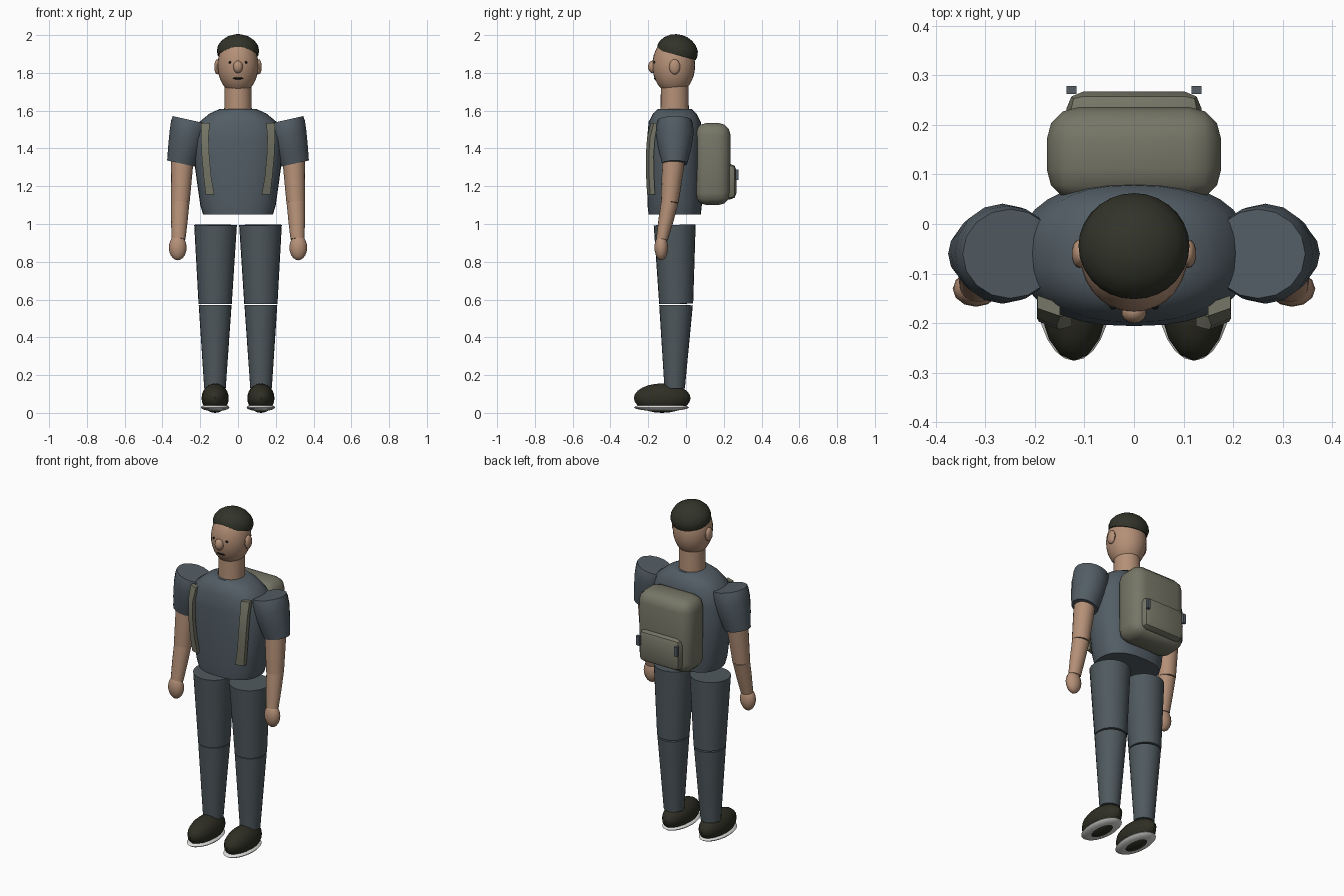
import bpy, bmesh
from math import cos, sin, pi, radians
from mathutils import Vector, Matrix

cube = bpy.data.objects.get("Cube")
if cube:
    bpy.data.objects.remove(cube, do_unlink=True)


def material(name, *rgb):
    m = bpy.data.materials.new(name)
    m.use_nodes = True
    col = (*rgb, 1)
    m.diffuse_color = col
    bsdf = next(n for n in m.node_tree.nodes if n.type == "BSDF_PRINCIPLED")
    bsdf.inputs["Base Color"].default_value = col
    bsdf.inputs["Roughness"].default_value = 0.8
    return m


SHIRT = material("slate shirt", .085, .11, .13)
PANTS = material("grey trousers", .078, .1, .112)
SKIN = material("skin", .46, .28, .185)
HAIR = material("dark hair", .032, .033, .022)
PACK = material("olive canvas", .18, .18, .135)
SHOE = material("shoe leather", .028, .028, .018)
SOLE = material("pale sole", .72, .72, .7)
BUCKLE = material("buckle grey", .09, .11, .13)
BLACK = material("face black", .008, .008, .008)


def finish(bm, name, mat, matrix=Matrix()):
    bm.transform(matrix)
    bmesh.ops.recalc_face_normals(bm, faces=bm.faces)
    mesh = bpy.data.meshes.new(name)
    bm.to_mesh(mesh)
    bm.free()
    mesh.materials.append(mat)
    ob = bpy.data.objects.new(name, mesh)
    bpy.context.collection.objects.link(ob)
    bpy.ops.object.select_all(action="DESELECT")
    ob.select_set(True)
    bpy.context.view_layer.objects.active = ob
    bpy.ops.object.shade_smooth_by_angle(angle=radians(40))
    return ob


def loft(name, mat, rings, sides=24, power=2.0, matrix=Matrix()):
    """Skin stacked rings of (z, x radius, y radius), capped at both ends."""
    bm = bmesh.new()
    loops = []
    for z, rx, ry in rings:
        loop = []
        for i in range(sides):
            c, s = cos(2 * pi * i / sides), sin(2 * pi * i / sides)
            x = abs(c) ** (2 / power) * (1 if c > 0 else -1)
            y = abs(s) ** (2 / power) * (1 if s > 0 else -1)
            loop.append(bm.verts.new((rx * x, ry * y, z)))
        loops.append(loop)
    for a, b in zip(loops, loops[1:]):
        for i in range(sides):
            j = (i + 1) % sides
            bm.faces.new((a[i], a[j], b[j], b[i]))
    bm.faces.new(loops[0])
    bm.faces.new(loops[-1])
    return finish(bm, name, mat, matrix)


def limb(name, mat, start, end, rings, sides=20):
    """Loft running from start to end; rings use fractions of the length."""
    a, b = Vector(start), Vector(end)
    d = b - a
    turn = Vector((0, 0, -1)).rotation_difference(d.normalized()).to_matrix().to_4x4()
    scaled = [(-t * d.length, rx, ry) for t, rx, ry in rings]
    return loft(name, mat, scaled, sides, matrix=Matrix.Translation(a) @ turn)


def ball(name, mat, centre, radii, u=20, v=14):
    bm = bmesh.new()
    bmesh.ops.create_uvsphere(bm, u_segments=u, v_segments=v, radius=1)
    return finish(bm, name, mat, Matrix.Translation(centre) @ Matrix.Diagonal((*radii, 1)))


def box(name, mat, low, high, bevel=0, segments=2):
    lo, hi = Vector(low), Vector(high)
    bm = bmesh.new()
    bmesh.ops.create_cube(bm, size=1)
    bm.transform(Matrix.Translation((lo + hi) / 2) @ Matrix.Diagonal((*(hi - lo), 1)))
    if bevel:
        bmesh.ops.bevel(bm, geom=bm.edges[:], offset=bevel, segments=segments,
                        profile=.5, affect="EDGES")
    return finish(bm, name, mat)


def strap(name, side):
    """Flat band bowed over the chest."""
    path = [(.172, -.165, 1.535), (.176, -.185, 1.46), (.172, -.192, 1.36),
            (.162, -.19, 1.25), (.148, -.185, 1.155)]
    bm = bmesh.new()
    loops = []
    for k, (x, y, z) in enumerate(path):
        w = .023 if k in (0, 4) else .02
        loops.append([bm.verts.new((side * (x + dx * w), y + dy * .013 + dx * .008, z))
                      for dx, dy in ((-1, -1), (1, -1), (1, 1), (-1, 1))])
    for a, b in zip(loops, loops[1:]):
        for i in range(4):
            j = (i + 1) % 4
            bm.faces.new((a[i], a[j], b[j], b[i]))
    bm.faces.new(loops[0])
    bm.faces.new(loops[-1])
    return finish(bm, name, PACK)


# Torso and neck
MID = -.06
loft("torso", SHIRT, [(1.05, .185, .138), (1.1, .2, .144), (1.3, .228, .146),
                      (1.45, .233, .146), (1.54, .205, .138), (1.585, .15, .115),
                      (1.61, .095, .088)], 32, 2.4, Matrix.Translation((0, MID, 0)))
loft("neck", SKIN, [(1.6, .073, .075), (1.73, .071, .073)], 24,
     matrix=Matrix.Translation((0, MID, 0)))

# Head and hair
ball("head", SKIN, (0, -.065, 1.84), (.108, .113, .153), 28, 18)
loft("hair", HAIR, [(0, .108, .106), (.025, .112, .11), (.05, .106, .104),
                    (.075, .088, .086), (.095, .06, .059), (.106, .03, .03),
                    (.109, .004, .004)], 28,
     matrix=Matrix.Translation((0, -.051, 1.895)) @ Matrix.Rotation(radians(-15), 4, "X"))
ball("nose", SKIN, (0, -.177, 1.832), (.026, .024, .033), 14, 10)
ball("mouth", BLACK, (0, -.162, 1.771), (.028, .008, .006), 12, 8)

# Backpack
box("backpack", PACK, (-.176, .045, 1.1), (.176, .236, 1.535), .065, 3)
box("backpack_pocket", PACK, (-.136, .19, 1.13), (.136, .267, 1.318), .033, 2)

for side, label in ((1, "left"), (-1, "right")):
    # Face details
    ball(label + "_ear", SKIN, (side * .11, -.06, 1.832), (.016, .029, .04), 14, 10)
    ball(label + "_eye", BLACK, (side * .043, -.167, 1.856), (.007, .006, .006), 10, 8)

    # Sleeve, arm and hand
    limb(label + "_sleeve", SHIRT, (side * .25, MID, 1.55), (side * .301, MID, 1.32),
         [(0, .098, .09), (.1, .101, .097), (.3, .098, .101), (.65, .088, .088),
          (1, .076, .067)], 16)
    elbow = (side * .306, -.086, 1.117)
    limb(label + "_upper_arm", SKIN, (side * .292, MID, 1.4), elbow,
         [(0, .06, .06), (.35, .058, .058), (1, .05, .047)], 16)
    limb(label + "_forearm", SKIN, elbow, (side * .315, -.127, .92),
         [(0, .049, .046), (.5, .044, .04), (1, .037, .031)], 16)
    ball(label + "_hand", SKIN, (side * .319, -.131, .875), (.047, .036, .067), 12, 10)

    # Trouser leg in two parts that meet at the knee
    limb(label + "_thigh", PANTS, (side * .119, MID, .995), (side * .121, -.052, .577),
         [(0, .113, .111), (1, .088, .09)], 24)
    limb(label + "_shin", PANTS, (side * .121, -.053, .571), (side * .122, MID, .13),
         [(0, .087, .089), (1, .057, .054)], 24)

    # Shoe
    ball(label + "_shoe", SHOE, (side * .121, -.126, .078), (.072, .15, .078), 16, 12)
    ball(label + "_sole", SOLE, (side * .121, -.13, .029), (.076, .146, .02), 24, 8)

    # Pack strap and buckle
    strap(label + "_strap", side)
    box(label + "_buckle", BUCKLE, (side * .126 - .01, .262, 1.232),
        (side * .126 + .01, .279, 1.288))
